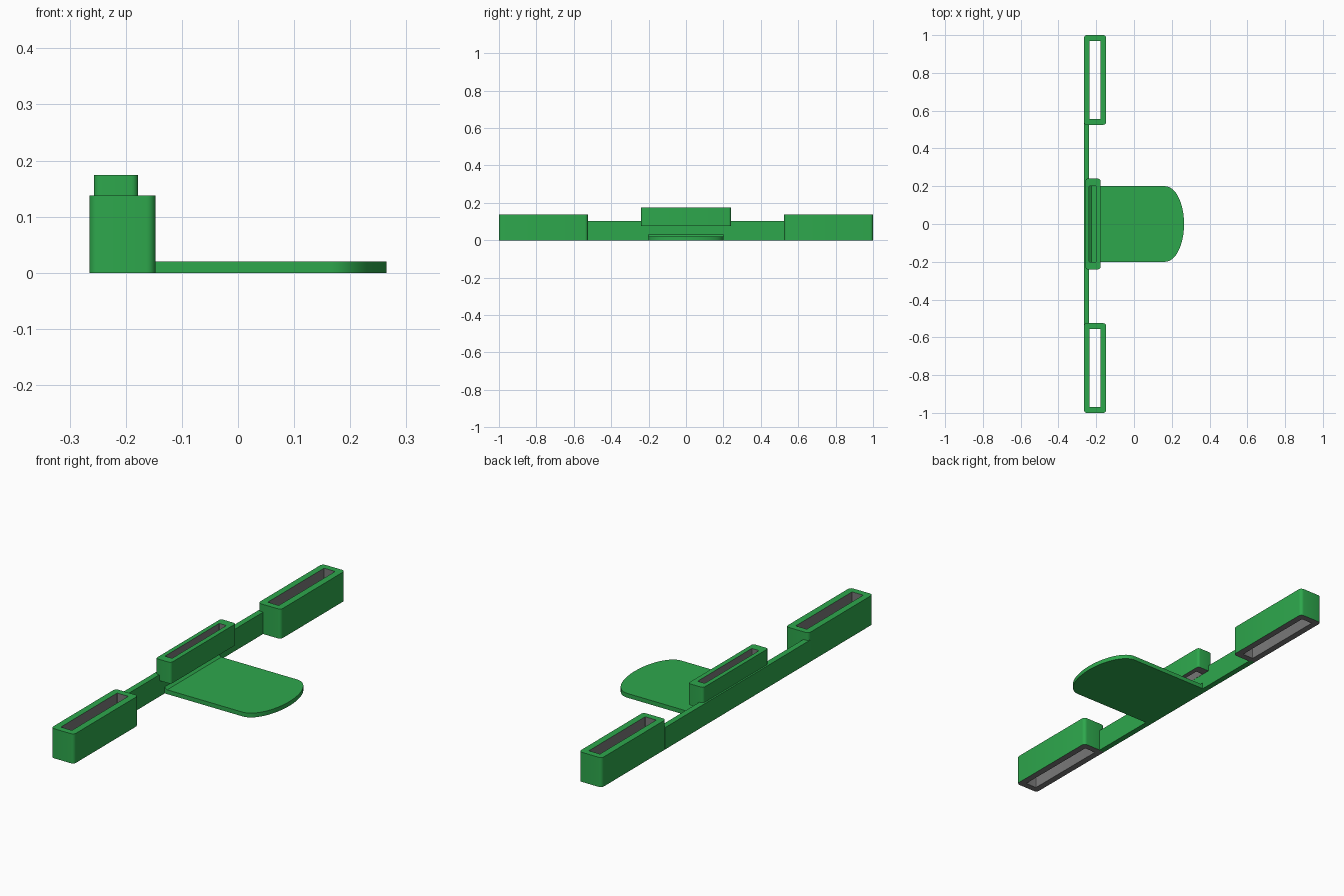
import bpy, bmesh, math

if "Cube" in bpy.data.objects:
    bpy.data.objects.remove(bpy.data.objects["Cube"])


def material(name, rgb):
    m = bpy.data.materials.new(name)
    m.diffuse_color = (*rgb, 1)
    m.use_nodes = True
    m.node_tree.nodes["Principled BSDF"].inputs["Base Color"].default_value = m.diffuse_color
    return m


GREEN = material("green", (0.027, 0.39, 0.073))
GREY = material("grey", (0.19, 0.19, 0.19))


def finish(name, bm):
    bmesh.ops.recalc_face_normals(bm, faces=bm.faces)
    me = bpy.data.meshes.new(name)
    bm.to_mesh(me)
    bm.free()
    me.materials.append(GREEN)
    me.materials.append(GREY)
    ob = bpy.data.objects.new(name, me)
    bpy.context.collection.objects.link(ob)
    bpy.context.view_layer.objects.active = ob
    ob.select_set(True)
    bpy.ops.object.shade_smooth_by_angle(angle=math.radians(30))
    ob.select_set(False)
    return ob


def round_rect(x0, x1, y0, y1, r, steps=5):
    pts = []
    corners = [(x1 - r, y1 - r), (x0 + r, y1 - r), (x0 + r, y0 + r), (x1 - r, y0 + r)]
    for k, (cx, cy) in enumerate(corners):
        for i in range(steps + 1):
            a = math.pi / 2 * (k + i / steps)
            pts.append((cx + r * math.cos(a), cy + r * math.sin(a)))
    return pts


def prism(name, pts, z0, z1):
    bm = bmesh.new()
    face = bm.faces.new([bm.verts.new((x, y, z0)) for x, y in pts])
    ext = bmesh.ops.extrude_face_region(bm, geom=[face])
    for v in ext["geom"]:
        if isinstance(v, bmesh.types.BMVert):
            v.co.z = z1
    return finish(name, bm)


def block(name, x0, x1, y0, y1, z0, z1):
    return prism(name, [(x0, y0), (x1, y0), (x1, y1), (x0, y1)], z0, z1)


def sleeve(name, outer, inner, z0, z1, r):
    """Open rounded tube; grey lining and underside, green outside and top."""
    bm = bmesh.new()
    loops = []
    for rect, rad, z in ((outer, r, z0), (outer, r, z1), (inner, 0.003, z1), (inner, 0.003, z0)):
        loops.append([bm.verts.new((x, y, z)) for x, y in round_rect(*rect, rad)])
    n = len(loops[0])
    for k in range(4):
        a, b = loops[k], loops[(k + 1) % 4]
        for i in range(n):
            j = (i + 1) % n
            f = bm.faces.new((a[i], a[j], b[j], b[i]))
            f.material_index = 1 if k >= 2 else 0
    return finish(name, bm)


# End sleeves, mirrored front to back
for side, s in (("front", -1), ("back", 1)):
    ya, yb = sorted((s * 0.525, s * 1.0))
    sleeve(side + "_sleeve", (-0.265, -0.147, ya, yb),
           (-0.235, -0.178, ya + 0.03, yb - 0.03), 0, 0.138, 0.016)

# Raised middle sleeve
sleeve("middle_sleeve", (-0.257, -0.178, -0.24, 0.24),
       (-0.237, -0.200, -0.2, 0.2), 0.075, 0.174, 0.012)

# Long connecting bar
block("connecting_bar", -0.265, -0.238, -0.535, 0.535, 0, 0.102)

# Flat tongue with a bowed end and softened shoulders
pts = [(-0.239, 0.2), (-0.239, -0.2)]
for i in range(33):
    a = -math.pi / 2 + math.pi * i / 32
    pts.append((0.165 + 0.1 * math.cos(a), 0.2 * math.sin(a)))
prism("tongue", pts, 0, 0.02)

# Small fillet where the tongue meets the bar
bm = bmesh.new()
profile = [(-0.239, 0.019), (-0.239, 0.032), (-0.233, 0.025), (-0.224, 0.019)]
ends = [[bm.verts.new((x, y, z)) for x, z in profile] for y in (-0.2, 0.2)]
for e in ends:
    bm.faces.new(e)
for i in range(4):
    j = (i + 1) % 4
    bm.faces.new((ends[0][i], ends[0][j], ends[1][j], ends[1][i]))
finish("tongue_fillet", bm)
